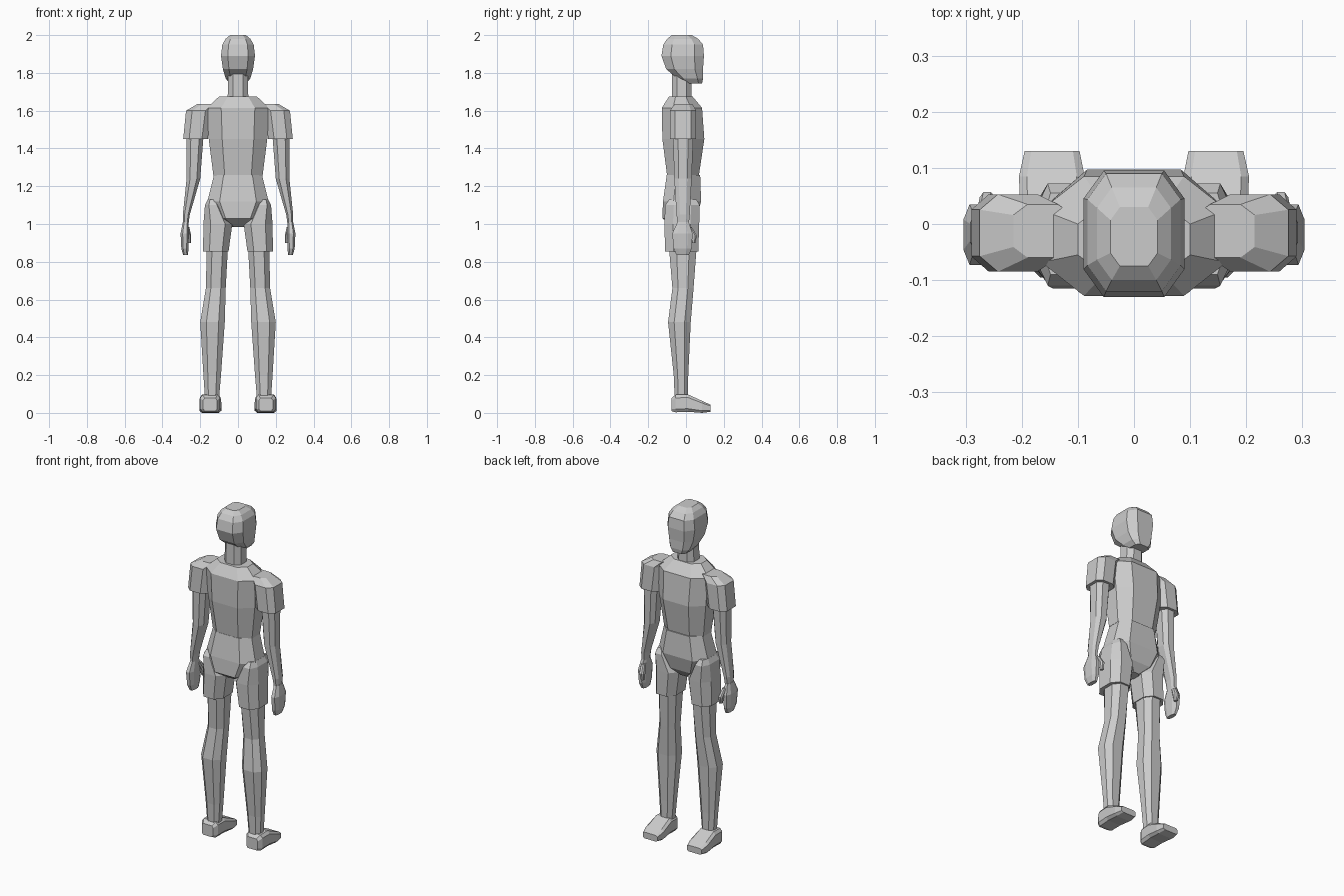
import bpy
import bmesh

cube = bpy.data.objects.get("Cube")
if cube:
    bpy.data.objects.remove(cube, do_unlink=True)

grey = bpy.data.materials.new("plain grey")
grey.use_nodes = True
colour = (0.6, 0.6, 0.6, 1)
grey.diffuse_color = colour
grey.node_tree.nodes["Principled BSDF"].inputs["Base Color"].default_value = colour


def octagon(u0, u1, v0, v1, cu, cv):
    """Rectangle with cut corners; cu and cv are fractions of its sides."""
    a, b = (u1 - u0) * cu, (v1 - v0) * cv
    return [(u0 + a, v0), (u1 - a, v0), (u1, v0 + b), (u1, v1 - b),
            (u1 - a, v1), (u0 + a, v1), (u0, v1 - b), (u0, v0 + b)]


def loft(name, rings, cu=0.25, cv=0.25, along="z", side=1):
    """Skin octagonal rings given as (position, u0, u1, v0, v1)."""
    bm = bmesh.new()
    loops = []
    for t, *box in rings:
        points = octagon(*box, cu, cv)
        if along == "z":
            loops.append([bm.verts.new((side * u, v, t)) for u, v in points])
        else:
            loops.append([bm.verts.new((side * u, t, v)) for u, v in points])
    for low, high in zip(loops, loops[1:]):
        for i in range(8):
            j = (i + 1) % 8
            bm.faces.new((low[i], low[j], high[j], high[i]))
    bm.faces.new(loops[0])
    bm.faces.new(loops[-1])
    bmesh.ops.recalc_face_normals(bm, faces=bm.faces)
    mesh = bpy.data.meshes.new(name)
    bm.to_mesh(mesh)
    bm.free()
    mesh.materials.append(grey)
    obj = bpy.data.objects.new(name, mesh)
    bpy.context.collection.objects.link(obj)
    return obj


def sym(z, half, back, front):
    return (z, -half, half, back, front)


# Head, with the jaw further forward than the skull
loft("head", [sym(1.745, .045, .0, .085), sym(1.77, .065, -.045, .09),
              sym(1.82, .08, -.105, .09), sym(1.89, .09, -.13, .095),
              sym(1.95, .083, -.12, .09), sym(1.98, .066, -.1, .065),
              sym(2.0, .042, -.075, .03)], .2, .22)
loft("neck", [sym(1.65, .055, -.075, .03), sym(1.8, .052, -.075, .03)])

# Torso
loft("chest", [sym(1.255, .13, -.1, .068), sym(1.45, .155, -.125, .097),
               sym(1.615, .165, -.128, .085), sym(1.675, .1, -.09, .035)],
     .23, .28)
loft("pelvis", [sym(.985, .03, -.06, .02), sym(1.03, .11, -.125, .055),
                sym(1.12, .162, -.122, .08), sym(1.26, .127, -.102, .075)],
     .2, .28)

# Limbs, once for each side
for side, word in ((1, "left"), (-1, "right")):
    loft(word + "_sleeve", [(1.45, .16, .29, -.085, .053),
                            (1.6, .14, .275, -.085, .053),
                            (1.635, .11, .215, -.06, .035)],
         .24, .2, side=side)
    loft(word + "_arm", [(1.0, .262, .29, -.045, .015),
                         (1.05, .255, .292, -.05, .02),
                         (1.24, .2, .272, -.062, .03),
                         (1.5, .18, .272, -.07, .04)], side=side)
    loft(word + "_hand", [(.835, .265, .29, -.05, .015),
                          (.87, .262, .3, -.065, .03),
                          (.95, .26, .304, -.073, .035),
                          (1.01, .262, .292, -.045, .015)], side=side)
    loft(word + "_thumb", [(.9, .25, .268, .03, .05),
                           (.94, .248, .275, .02, .057),
                           (.985, .258, .28, .0, .03)], side=side)
    loft(word + "_shorts_leg", [(.855, .05, .185, -.11, .065),
                                (1.0, .03, .183, -.115, .07),
                                (1.1, .09, .175, -.11, .072),
                                (1.13, .115, .16, -.09, .055)],
         .25, .25, side=side)
    loft(word + "_leg", [(.08, .1, .175, -.06, .01),
                         (.2, .09, .183, -.065, .012),
                         (.48, .07, .2, -.095, .025),
                         (.66, .065, .17, -.072, .04),
                         (.9, .052, .165, -.092, .058)],
         .25, .27, side=side)
    loft(word + "_foot", [(-.078, .11, .185, .012, .08),
                          (-.055, .095, .2, .005, .098),
                          (.01, .092, .202, .008, .1),
                          (.085, .088, .205, .002, .066),
                          (.13, .097, .195, .008, .045)],
         .12, .18, along="y", side=side)

# Drop the feet exactly onto the ground
lowest = min(v.co.z for o in bpy.data.objects if o.name.endswith("_foot")
             for v in o.data.vertices)
for o in bpy.data.objects:
    if o.name.endswith("_foot"):
        for v in o.data.vertices:
            v.co.z -= lowest
